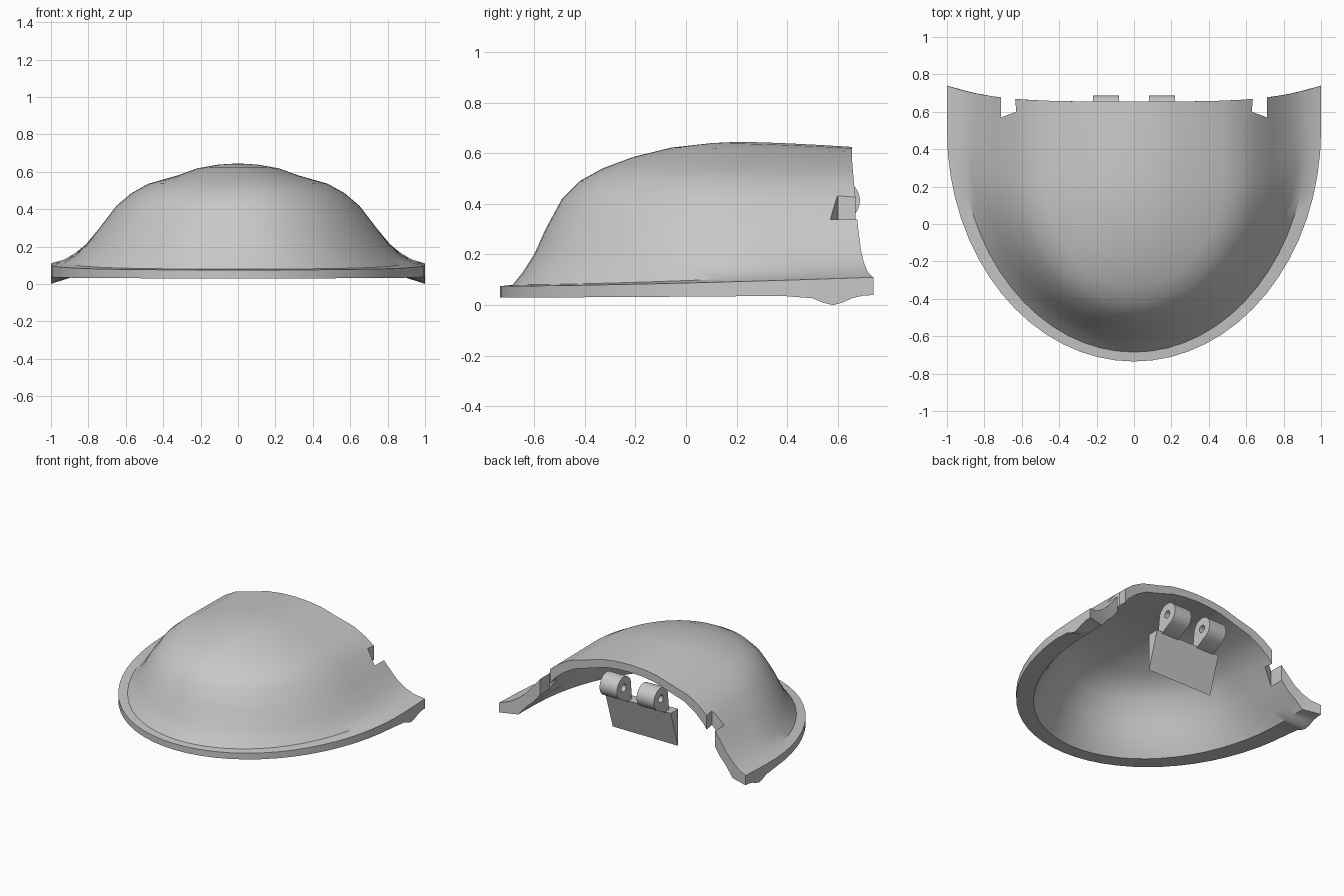
import bpy, bmesh, math

if "Cube" in bpy.data.objects:
    bpy.data.objects.remove(bpy.data.objects["Cube"])

grey = bpy.data.materials.new("light_grey")
grey.diffuse_color = (0.58, 0.58, 0.58, 1)
grey.use_nodes = True
grey.node_tree.nodes["Principled BSDF"].inputs["Base Color"].default_value = grey.diffuse_color


def make_object(name, bm):
    bmesh.ops.recalc_face_normals(bm, faces=bm.faces)
    me = bpy.data.meshes.new(name)
    bm.to_mesh(me)
    bm.free()
    ob = bpy.data.objects.new(name, me)
    bpy.context.collection.objects.link(ob)
    me.materials.append(grey)
    return ob


def activate(ob):
    bpy.ops.object.select_all(action='DESELECT')
    ob.select_set(True)
    bpy.context.view_layer.objects.active = ob


def prism(bm, pts, direction):
    """Extrude a polygon of 3D points along a direction into a closed solid."""
    n = len(pts)
    a = [bm.verts.new(p) for p in pts]
    b = [bm.verts.new([c + d for c, d in zip(p, direction)]) for p in pts]
    bm.faces.new(a)
    bm.faces.new(b[::-1])
    for i in range(n):
        j = (i + 1) % n
        bm.faces.new((a[i], b[i], b[j], a[j]))


# Dome contours: half width, front y, start of straight sides, z at front, z at back
RINGS = [
    (1.00, -0.735, 0.50, 0.03, 0.04),
    (1.00, -0.735, 0.50, 0.075, 0.11),
    (0.93, -0.685, 0.50, 0.08, 0.13),
    (0.87, -0.645, 0.42, 0.13, 0.165),
    (0.81, -0.60, 0.35, 0.20, 0.215),
    (0.74, -0.555, 0.30, 0.30, 0.30),
    (0.65, -0.49, 0.28, 0.42, 0.415),
    (0.57, -0.42, 0.25, 0.49, 0.48),
    (0.48, -0.33, 0.25, 0.54, 0.53),
    (0.32, -0.21, 0.25, 0.585, 0.575),
    (0.22, -0.06, 0.25, 0.622, 0.605),
    (0.11, 0.10, 0.27, 0.64, 0.62),
    (0.00, 0.20, 0.28, 0.645, 0.625),
]
ARC, SIDE = 32, 6


def back_y(x):
    return 0.655 + 0.085 * x ** 4


def ring_points(w, f, yc, zf, zb):
    yb = back_y(w)
    pts = [(w, yb + (yc - yb) * i / SIDE) for i in range(SIDE)]
    for i in range(ARC + 1):
        a = math.pi * i / ARC
        pts.append((w * math.cos(a), yc - (yc - f) * math.sin(a)))
    pts += [(-w, yc + (yb - yc) * i / SIDE) for i in range(1, SIDE + 1)]
    return [(x, y, zf + (zb - zf) * max(0.0, (y - f) / (yb - f)) ** 1.5)
            for x, y in pts]


# Domed shell: outer skin, inner skin, underside and cut back edge
bm = bmesh.new()
outer = [[bm.verts.new(p) for p in ring_points(*r)] for r in RINGS]
inner = []
for k, (w, f, yc, zf, zb) in enumerate(RINGS[2:]):
    low = (0.03, 0.045) if k == 0 else (zf - 0.05, zb - 0.055)
    inner.append([bm.verts.new(p) for p in
                  ring_points(w * 0.935, f + 0.05, yc, *low)])


def bridge(a, b):
    for i in range(len(a) - 1):
        bm.faces.new((a[i], a[i + 1], b[i + 1], b[i]))


for rows in (outer, inner):
    for a, b in zip(rows, rows[1:]):
        bridge(a, b)
bridge(inner[0], outer[0])
for e in (0, -1):
    bm.faces.new((outer[0][e], outer[1][e], outer[2][e], inner[0][e]))
    for k in range(len(inner) - 1):
        bm.faces.new((outer[k + 2][e], outer[k + 3][e], inner[k + 1][e], inner[k][e]))
# Small dip under both rear corners
for v in outer[0]:
    if v.co.y > 0.3:
        v.co.z = max(0.0, v.co.z - 0.039 * math.exp(-((v.co.y - 0.58) / 0.07) ** 2))
bmesh.ops.remove_doubles(bm, verts=bm.verts, dist=0.0005)
shell = make_object("dome_shell", bm)

# Notches in the back edge
bm = bmesh.new()
for s in (1, -1):
    prism(bm, [(s * x, y, 0.15) for x, y in
               ((0.71, 0.80), (0.71, 0.57), (0.63, 0.60), (0.645, 0.80))], (0, 0, 0.5))
cutter = make_object("notch_cutter", bm)
cutter.hide_render = True
mod = shell.modifiers.new("notches", 'BOOLEAN')
mod.operation = 'DIFFERENCE'
mod.solver = 'EXACT'
mod.object = cutter
activate(shell)
bpy.ops.object.modifier_apply(modifier=mod.name)
bpy.data.objects.remove(cutter)
activate(shell)
bpy.ops.object.shade_smooth_by_angle(angle=math.radians(35))

# Hinge knuckles: rounded lugs with a pin hole
CY, CZ, R, HOLE = 0.605, 0.413, 0.082, 0.027
profile = [(CY + R * math.cos(math.radians(a)), CZ + R * math.sin(math.radians(a)))
           for a in range(-70, 181, 10)] + [(0.51, 0.29), (0.55, 0.29)]
hole = [(CY + HOLE * math.cos(a * math.pi / 8), CZ + HOLE * math.sin(a * math.pi / 8))
        for a in range(16)]
for side, s in (("left", -1), ("right", 1)):
    cu = bpy.data.curves.new("knuckle", 'CURVE')
    cu.dimensions = '2D'
    cu.fill_mode = 'BOTH'
    cu.extrude = 0.07
    for pts in (profile, hole):
        sp = cu.splines.new('POLY')
        sp.points.add(len(pts) - 1)
        for p, (u, v) in zip(sp.points, pts):
            p.co = (u, v, 0, 1)
        sp.use_cyclic_u = True
    ob = bpy.data.objects.new("hinge_knuckle_" + side, cu)
    bpy.context.collection.objects.link(ob)
    cu.materials.append(grey)
    ob.rotation_euler = (math.pi / 2, 0, math.pi / 2)
    ob.location.x = 0.15 * s
    activate(ob)
    bpy.ops.object.convert(target='MESH')
    bpy.ops.object.shade_smooth_by_angle(angle=math.radians(30))

# Wedge-shaped hinge plate under the knuckles
bm = bmesh.new()
prism(bm, [(-0.265, y, z) for y, z in
           ((0.47, 0.03), (0.555, 0.30), (0.47, 0.30))], (0.53, 0, 0))
make_object("hinge_plate", bm)
